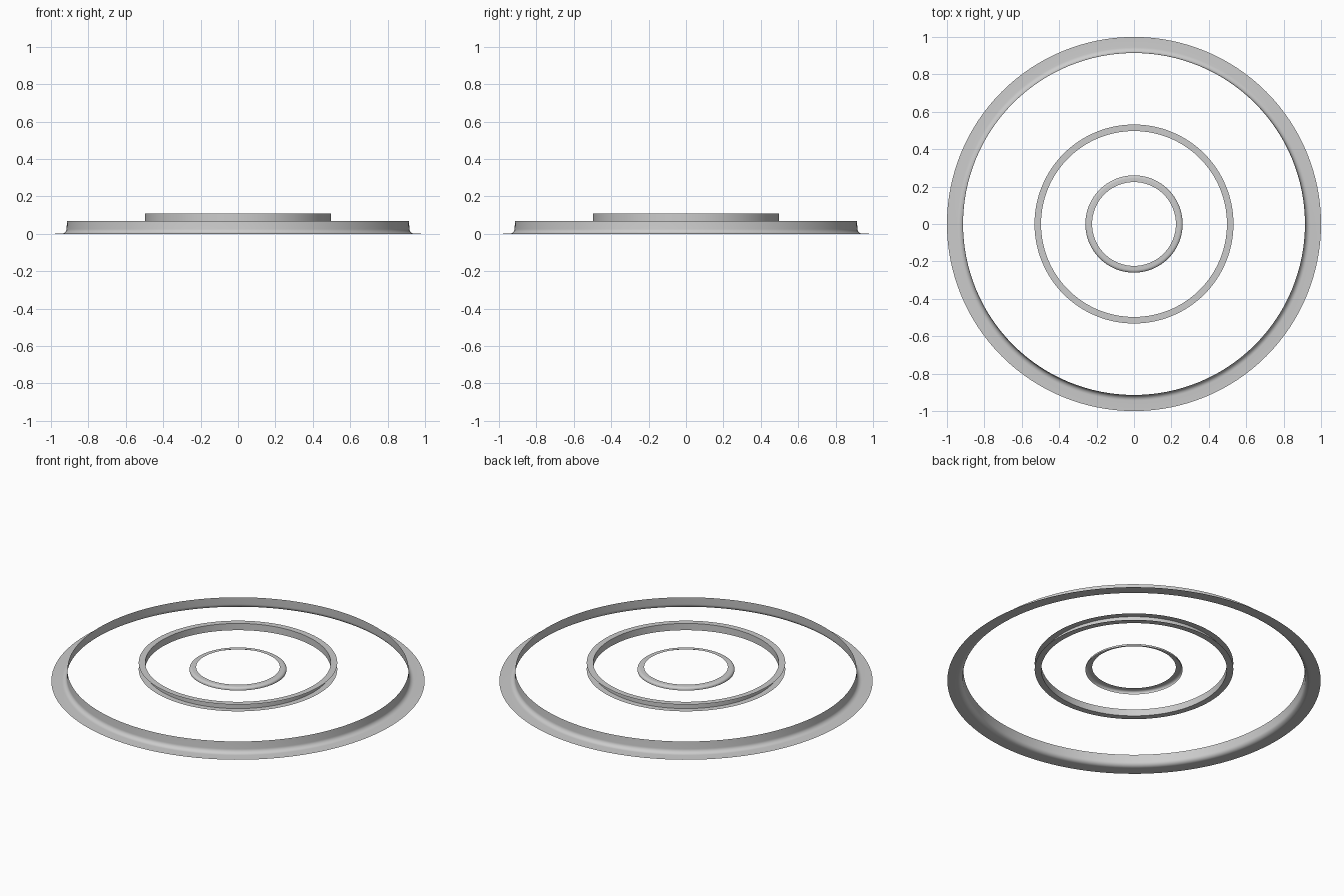
import bpy, bmesh
from math import sin, cos, pi, radians

if "Cube" in bpy.data.objects:
    bpy.data.objects.remove(bpy.data.objects["Cube"])

SEGS = 128


def lathe(name, profile, angle=40):
    """Spin an open (radius, z) profile around z into a thin sheet ring."""
    bm = bmesh.new()
    rings = [[bm.verts.new((r * cos(2 * pi * i / SEGS), r * sin(2 * pi * i / SEGS), z))
              for i in range(SEGS)] for r, z in profile]
    for a, b in zip(rings, rings[1:]):
        for i in range(SEGS):
            j = (i + 1) % SEGS
            bm.faces.new((a[i], a[j], b[j], b[i]))
    mesh = bpy.data.meshes.new(name)
    bm.to_mesh(mesh)
    bm.free()
    ob = bpy.data.objects.new(name, mesh)
    bpy.context.collection.objects.link(ob)
    bpy.ops.object.select_all(action='DESELECT')
    ob.select_set(True)
    bpy.context.view_layer.objects.active = ob
    bpy.ops.object.shade_smooth_by_angle(angle=radians(angle))
    return ob


def fillet(cx, cz, rx, rz, start, end, steps=8):
    """Points on a rounded corner, angles in degrees."""
    return [(cx + rx * cos(radians(start + (end - start) * k / steps)),
             cz + rz * sin(radians(start + (end - start) * k / steps)))
            for k in range(steps + 1)]


# Outer trim: flat flange sweeping up into a short wall
lathe("outer_flange_ring",
      [(1.0, 0.0)] + fillet(0.944, 0.026, 0.027, 0.025, 270, 180) + [(0.914, 0.068)])

# Middle trim: channel open to the outside, sharp corners
lathe("middle_channel_ring",
      [(0.532, 0.068), (0.497, 0.068), (0.497, 0.108), (0.532, 0.108)])

# Inner trim: flat lip rolling down at its outer edge
lathe("inner_rolled_ring",
      [(0.26, 0.064)] + fillet(0.243, 0.070, 0.017, 0.012, 0, 90) + [(0.224, 0.082)])
